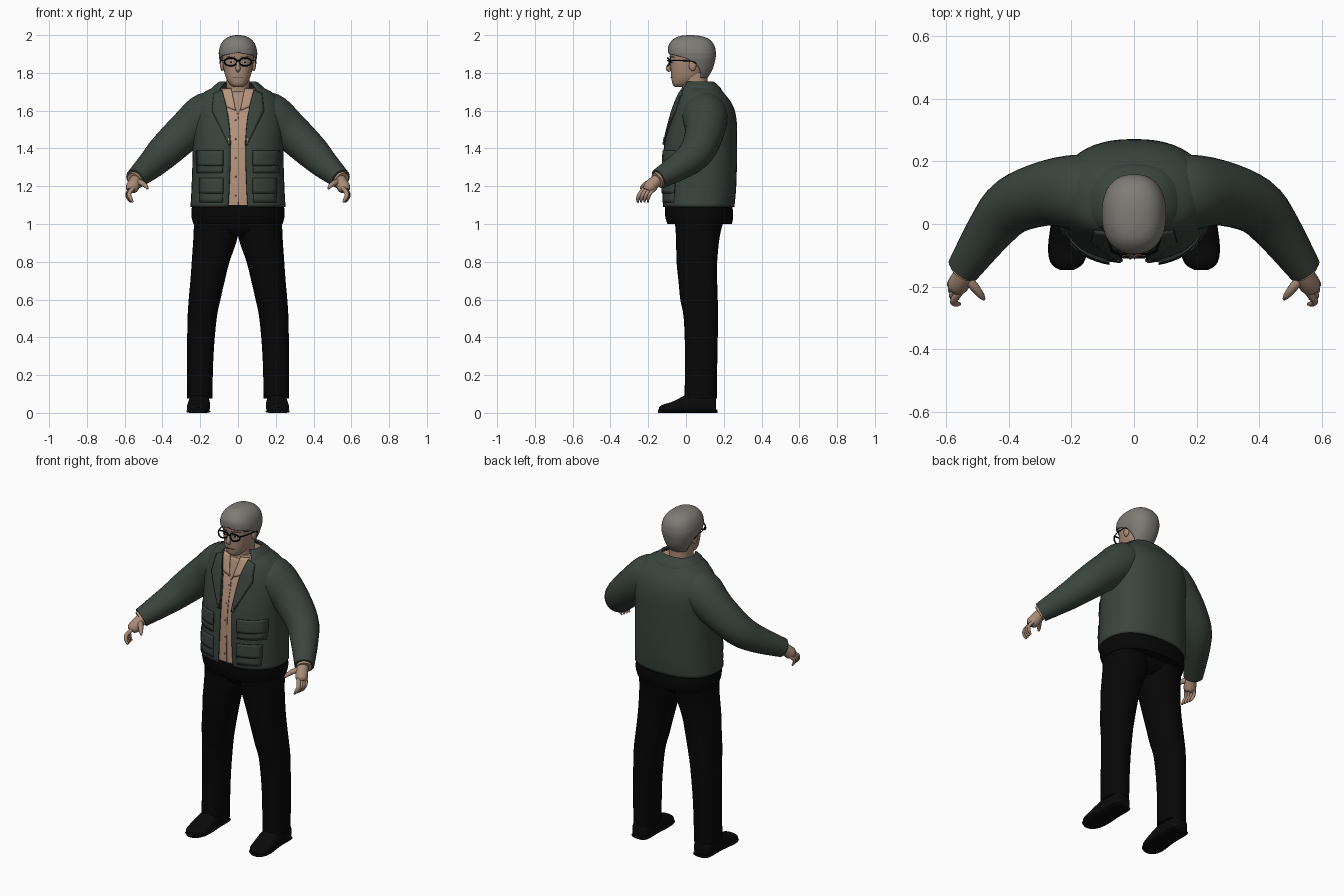
import bpy, bmesh, math
from mathutils import Vector

cube = bpy.data.objects.get("Cube")
if cube:
    bpy.data.objects.remove(cube, do_unlink=True)

POWER = 0.85   # squareness of the body cross-sections
made = []


def material(name, r, g, b):
    m = bpy.data.materials.new(name)
    m.use_nodes = True
    m.diffuse_color = (r, g, b, 1)
    bsdf = next(n for n in m.node_tree.nodes if n.type == "BSDF_PRINCIPLED")
    bsdf.inputs["Base Color"].default_value = (r, g, b, 1)
    bsdf.inputs["Roughness"].default_value = 0.8
    return m


GREEN = material("jacket green", 0.043, 0.058, 0.048)
SEAM = material("jacket seam", 0.022, 0.03, 0.025)
BLACK = material("trouser black", 0.002, 0.002, 0.002)
SHOE = material("shoe black", 0.003, 0.003, 0.003)
SHIRT = material("shirt tan", 0.47, 0.30, 0.21)
SKIN = material("skin", 0.40, 0.26, 0.185)
LIP = material("lips", 0.26, 0.14, 0.10)
HAIR = material("grey hair", 0.21, 0.20, 0.18)
FRAME = material("glasses black", 0.002, 0.002, 0.002)
EYE = material("eye white", 0.42, 0.38, 0.33)


def finish(name, bm, mat, thick=0, mirror=False):
    bmesh.ops.remove_doubles(bm, verts=bm.verts, dist=0.0004)
    bmesh.ops.recalc_face_normals(bm, faces=bm.faces)
    mesh = bpy.data.meshes.new(name)
    bm.to_mesh(mesh)
    bm.free()
    ob = bpy.data.objects.new(name, mesh)
    bpy.context.collection.objects.link(ob)
    mesh.materials.append(mat)
    if thick:
        s = ob.modifiers.new("thickness", "SOLIDIFY")
        s.thickness, s.offset = thick, 0
    if mirror:
        ob.modifiers.new("mirror", "MIRROR")
    made.append(ob)
    return ob


def spline(rows, n=4):
    """Catmull-Rom through equal-length tuples."""
    out = []
    for i in range(len(rows) - 1):
        quad = [rows[max(i - 1, 0)], rows[i], rows[i + 1], rows[min(i + 2, len(rows) - 1)]]
        for k in range(n):
            t = k / n
            out.append(tuple(b + 0.5 * t * (c - a + t * (2*a - 5*b + 4*c - d + t * (3*(b - c) + d - a)))
                             for a, b, c, d in zip(*quad)))
    return out + [tuple(rows[-1])]


def bridge(name, rings, mat, closed=True, **kw):
    bm = bmesh.new()
    vs = [[bm.verts.new(p) for p in ring] for ring in rings]
    n = len(vs[0])
    for a, b in zip(vs, vs[1:]):
        for j in range(n if closed else n - 1):
            k = (j + 1) % n
            bm.faces.new((a[j], a[k], b[k], b[j]))
    if closed:
        bm.faces.new(vs[0])
        bm.faces.new(vs[-1])
    return finish(name, bm, mat, **kw)


def spow(v):
    return math.copysign(abs(v) ** POWER, v)


def body(name, rows, mat, seg=36, **kw):
    """Stack rings of (z, half width, front y, back y, opening degrees[, centre x])."""
    arc = any(r[4] for r in rows)
    rings = []
    for r in spline(rows):
        z, rx, yf, yb, gap = r[:5]
        x0 = r[5] if len(r) > 5 else 0
        g = math.radians(max(gap, 0))
        ring = []
        for j in range(seg + (1 if arc else 0)):
            t = g + (2 * math.pi - 2 * g) * j / seg
            ring.append((x0 + rx * spow(math.sin(t)),
                         (yf + yb) / 2 - (yb - yf) / 2 * spow(math.cos(t)), z))
        rings.append(ring)
    return bridge(name, rings, mat, closed=not arc, **kw)


def front_y(rows, x, z):
    """Front surface of a stack at (x, z)."""
    dense = spline(rows)
    for a, b in zip(dense, dense[1:]):
        if z <= b[0] or b is dense[-1]:
            t = min(max((z - a[0]) / (b[0] - a[0]), 0), 1)
            rx, yf, yb = (a[i] + t * (b[i] - a[i]) for i in (1, 2, 3))
            s = min(abs(x) / rx, 1) ** (1 / POWER)
            return (yf + yb) / 2 - (yb - yf) / 2 * math.sqrt(1 - s * s) ** POWER


def patch(name, rows, left, right, mat, off=0.01, thick=0.006, mirror=True, n=6):
    """Plate laid on a stack's front between two (x, z) edge lines."""
    grid = []
    for i in range(len(left) - 1):
        for k in range(n + 1):
            t = k / n
            a = Vector(left[i]).lerp(Vector(left[i + 1]), t)
            b = Vector(right[i]).lerp(Vector(right[i + 1]), t)
            pts = [a.lerp(b, j / n) for j in range(n + 1)]
            grid.append([(p.x, front_y(rows, p.x, p.y) - off, p.y) for p in pts])
    return bridge(name, grid, mat, closed=False, thick=thick, mirror=mirror)


def tube(name, pts, mat, seg=16, n=4, mirror=True):
    """Round tube through (x, y, z, radius) points."""
    path = spline(pts, n)
    pos = [Vector(p[:3]) for p in path]
    rings = []
    for i, p in enumerate(path):
        d = (pos[min(i + 1, len(pos) - 1)] - pos[max(i - 1, 0)]).normalized()
        u = d.cross(Vector((0.3, 1, 0.2))).normalized()
        v = d.cross(u)
        rings.append([pos[i] + p[3] * (u * math.cos(a) + v * math.sin(a))
                      for a in (2 * math.pi * j / seg for j in range(seg))])
    return bridge(name, rings, mat, mirror=mirror)


def ball(name, centre, size, mat, mirror=False):
    bm = bmesh.new()
    bmesh.ops.create_uvsphere(bm, u_segments=16, v_segments=10, radius=1)
    for v in bm.verts:
        v.co = Vector(a + b * c for a, b, c in zip(centre, v.co, size))
    return finish(name, bm, mat, mirror=mirror)


# Jacket, open down the front
jacket = [(1.09, .246, -.118, .25, 9), (1.2, .24, -.12, .26, 8), (1.4, .234, -.113, .265, 7),
          (1.55, .235, -.082, .262, 9), (1.63, .222, -.058, .24, 14), (1.685, .186, -.038, .2, 24),
          (1.72, .125, -.025, .17, 44)]
body("jacket_body", jacket, GREEN, seg=48, thick=0.012)
body("jacket_collar", [(1.685, .152, -.045, .192, 42), (1.715, .135, -.035, .18, 42),
                       (1.74, .108, -.018, .155, 44), (1.75, .092, -.008, .14, 46)], GREEN, thick=0.012)
tube("jacket_sleeve", [(.06, .1, 1.605, .085), (.16, .1, 1.578, .121), (.27, .1, 1.495, .105),
                       (.385, .06, 1.388, .092), (.455, -.015, 1.318, .077), (.545, -.145, 1.238, .054)], GREEN, seg=28)
tube("shirt_cuff", [(.53, -.125, 1.25, .045), (.55, -.153, 1.232, .042)], SHIRT)

# Lapels with a dark edge under them
for name, mat, grow, off in (("lapel_edge", SEAM, .003, .007), ("lapel", GREEN, 0, .01)):
    patch(name, jacket, [(.085, 1.71), (.06, 1.62), (.036, 1.42 - grow)],
          [(.125 + grow, 1.69), (.135 + grow, 1.6 - grow), (.046 + grow, 1.42 - grow)], mat, off)

# Pockets: a soft bag and a flap at two heights
for label, top, low, out in (("chest", 1.385, 1.27, .215), ("hip", 1.24, 1.115, .2)):
    patch(label + "_pocket", jacket, [(.085, top), (.08, low)], [(out, top), (out, low)], GREEN, .007, .01)
    mid = top - .075
    patch(label + "_flap_edge", jacket, [(.078, top), (.078, mid - .003)],
          [(out + .004, top), (out + .004, mid - .003)], SEAM, .011, .004)
    patch(label + "_flap", jacket, [(.078, top + .003), (.078, mid)],
          [(out + .004, top + .003), (out + .004, mid)], GREEN, .014, .005)

# Shirt, placket, collar, open neck and cord ends
shirt = [(r[0], r[1] - .012, r[2] + .012, r[3] - .012, 0) for r in jacket]
body("shirt", shirt, SHIRT)
patch("placket_line", shirt, [(0, 1.1), (0, 1.57)], [(.003, 1.1), (.003, 1.57)], LIP, .003, .003, False)
patch("open_neck", shirt, [(-.045, 1.7), (-.002, 1.58)], [(.045, 1.7), (.002, 1.58)], SKIN, .003, .003, False)
patch("shirt_collar", shirt, [(.035, 1.715), (.012, 1.6)], [(.085, 1.715), (.06, 1.62)], SHIRT, .01, .006)
patch("cord_end", jacket, [(.046, 1.46), (.052, 1.42)], [(.05, 1.46), (.056, 1.42)], SHIRT, .015, .004)
for i in range(5):
    z = 1.15 + .1 * i
    ball("shirt_button", (-.012, front_y(shirt, 0, z) - .002, z), (.004, .003, .004), LIP)

# Dark shirt-tail band, hips and legs
body("hip_band", [(1.0, .236, -.098, .243, 0), (1.04, .246, -.11, .25, 0), (1.1, .244, -.11, .245, 0)], BLACK)
body("trouser_seat", [(.935, .1, -.02, .14, 0), (.97, .2, -.05, .175, 0), (1.03, .23, -.06, .2, 0)], BLACK)
body("trouser_leg", [(.075, .067, -.008, .163, 0, .203), (.3, .07, -.005, .166, 0, .2), (.5, .077, -.012, .17, 0, .19),
                     (.6, .084, -.03, .168, 0, .177), (.7, .091, -.04, .165, 0, .161), (.8, .1, -.05, .165, 0, .145),
                     (.93, .117, -.053, .178, 0, .119), (1.02, .115, -.06, .2, 0, .118)],
     BLACK, seg=28, mirror=True)


# Shoes: sections running from heel to toe
def shoe(name, rows, base, mat):
    rings = []
    for y, w, h in spline(rows):
        x0 = .206 - .06 * min(y, 0)
        rings.append([(x0 + w * spow(math.cos(a)), y, max(base, h * (.45 + .55 * spow(math.sin(a)))))
                      for a in (2 * math.pi * j / 24 for j in range(24))])
    bridge(name, rings, mat, mirror=True)


shoe("shoe_upper", [(.16, .028, .07), (.145, .05, .1), (.06, .055, .11), (0, .058, .095),
                    (-.07, .061, .06), (-.12, .05, .045), (-.143, .022, .03)], .008, SHOE)
shoe("shoe_sole", [(.166, .03, .016), (.145, .054, .018), (.04, .056, .018), (-.07, .064, .018),
                   (-.125, .052, .018), (-.147, .022, .018)], 0, SHOE)

# Hands
tube("palm", [(.53, -.125, 1.25, .03), (.545, -.165, 1.222, .033), (.562, -.195, 1.19, .034),
              (.568, -.205, 1.175, .022)], SKIN)
for i, label in enumerate(("index", "middle", "ring", "little")):
    x, y, z, r = .556 + .004 * i, -.218 + .018 * i, 1.19, .0115 - .0008 * i
    tube(label + "_finger", [(x, y, z, r), (x + .02, y - .026, z - .03, r), (x + .013, y - .036, z - .055, r * .9),
                             (x, y - .037, z - .075, r * .45)], SKIN, seg=10)
tube("thumb", [(.54, -.165, 1.225, .018), (.51, -.2, 1.217, .015), (.488, -.228, 1.2, .011),
               (.479, -.24, 1.186, .005)], SKIN, seg=10)

# Neck and head
body("neck", [(1.62, .07, -.03, .12, 0), (1.7, .062, -.02, .115, 0), (1.8, .062, -.03, .115, 0)], SKIN)
head = [(1.724, .02, -.055, -.01, 0), (1.738, .042, -.07, .03, 0), (1.77, .062, -.077, .07, 0),
        (1.82, .076, -.081, .11, 0), (1.87, .083, -.083, .13, 0), (1.92, .085, -.083, .135, 0),
        (1.965, .05, -.03, .09, 0)]
body("head", head, SKIN)
tube("nose", [(0, -.078, 1.87, .006), (0, -.088, 1.845, .009), (0, -.094, 1.822, .013),
              (0, -.084, 1.808, .007)], SKIN, mirror=False)
ball("ear", (.084, .035, 1.84), (.011, .02, .03), SKIN, True)
patch("mouth", head, [(-.026, 1.778), (-.026, 1.774)], [(.026, 1.778), (.026, 1.774)], LIP, .003, .004, False)
patch("eye", head, [(.022, 1.86), (.022, 1.853)], [(.05, 1.86), (.05, 1.853)], EYE, .002, .003)
patch("pupil", head, [(.031, 1.861), (.031, 1.852)], [(.041, 1.861), (.041, 1.852)], FRAME, .004, .003)
patch("eyebrow", head, [(.016, 1.887), (.016, 1.882)], [(.06, 1.885), (.06, 1.881)], LIP, .003, .004)

# Hair cap, open around the face, rounded at the crown
body("hair", [(1.775, .062, -.04, .112, 118), (1.82, .08, -.06, .138, 106), (1.87, .095, -.08, .152, 82),
              (1.892, .098, -.088, .155, 50), (1.908, .099, -.092, .155, 0), (1.94, .092, -.091, .149, 0),
              (1.968, .076, -.074, .13, 0), (1.986, .053, -.05, .1, 0), (1.995, .026, -.015, .06, 0),
              (1.997, .0001, .02, .0202, 0)], HAIR, thick=0.006)

# Glasses
rim = [(.039 + .033 * math.cos(a), -.096 + .012 * math.cos(a) ** 2, 1.858 + .021 * math.sin(a), .0043)
       for a in (2 * math.pi * i / 20 for i in range(21))]
tube("glasses_rim", rim, FRAME, seg=8, n=1)
tube("glasses_bridge", [(-.01, -.09, 1.862, .004), (0, -.096, 1.865, .004), (.01, -.09, 1.862, .004)],
     FRAME, seg=8, mirror=False)
tube("glasses_arm", [(.07, -.085, 1.866, .004), (.086, -.04, 1.865, .003), (.094, .03, 1.862, .003),
                     (.094, .055, 1.848, .003)], FRAME, seg=8)

# Soft shading with crisp edges
bpy.ops.object.select_all(action="DESELECT")
for ob in made:
    ob.select_set(True)
bpy.context.view_layer.objects.active = made[0]
bpy.ops.object.shade_smooth_by_angle(angle=math.radians(40))
